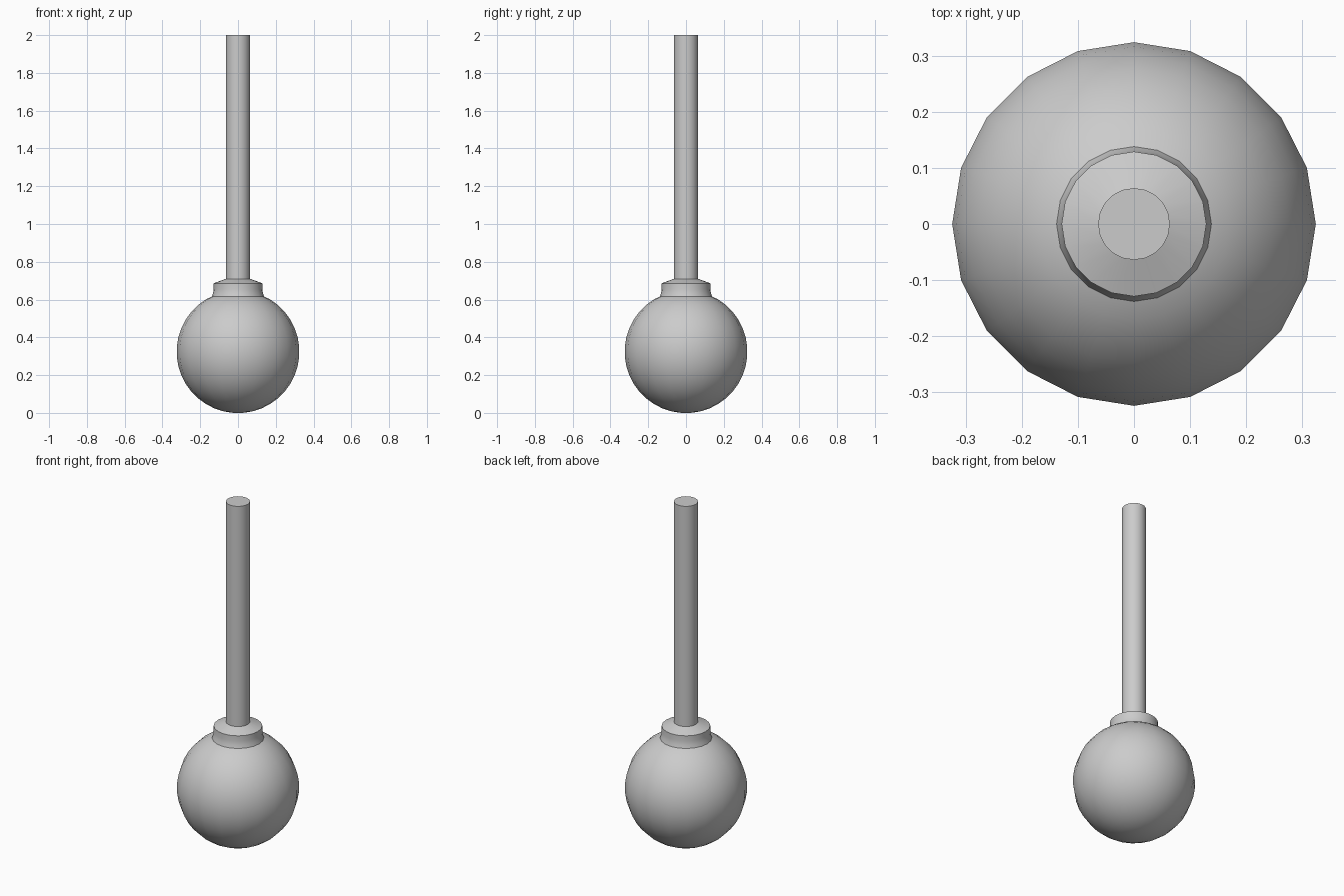
import bpy, bmesh, math

if "Cube" in bpy.data.objects:
    bpy.data.objects.remove(bpy.data.objects["Cube"])

SIDES = 20


def lathe(name, profile, cap_bottom=False, cap_top=False):
    """Revolve (radius, z) points, listed bottom to top, around the z axis."""
    bm = bmesh.new()
    rings = []
    for r, z in profile:
        rings.append([bm.verts.new((r * math.cos(math.tau * i / SIDES),
                                    r * math.sin(math.tau * i / SIDES), z))
                      for i in range(SIDES)])
    for low, high in zip(rings, rings[1:]):
        for i in range(SIDES):
            j = (i + 1) % SIDES
            bm.faces.new((low[i], low[j], high[j], high[i]))
    if cap_bottom:
        bm.faces.new(rings[0][::-1])
    if cap_top:
        bm.faces.new(rings[-1])
    mesh = bpy.data.meshes.new(name)
    bm.to_mesh(mesh)
    bm.free()
    obj = bpy.data.objects.new(name, mesh)
    bpy.context.collection.objects.link(obj)
    bpy.ops.object.select_all(action='DESELECT')
    obj.select_set(True)
    bpy.context.view_layer.objects.active = obj
    bpy.ops.object.shade_smooth_by_angle(angle=math.radians(30))
    return obj


# Ball: rings every 9 degrees straddling the equator, open under the collar
R, CZ = 0.325, 0.324
angles = [math.radians(-85.5 + 9 * k) for k in range(17)]
ball = [(R * math.cos(a), CZ + R * math.sin(a)) for a in angles]
lathe("ball", ball + [(0.138, 0.616)], cap_bottom=True)

# Collar: flared foot, straight wall, shallow sloping top
lathe("collar", [(0.138, 0.616), (0.132, 0.634), (0.129, 0.655),
                 (0.129, 0.686), (0.064, 0.710)])

# Shaft
lathe("shaft", [(0.064, 0.710), (0.064, 2.0)], cap_top=True)
